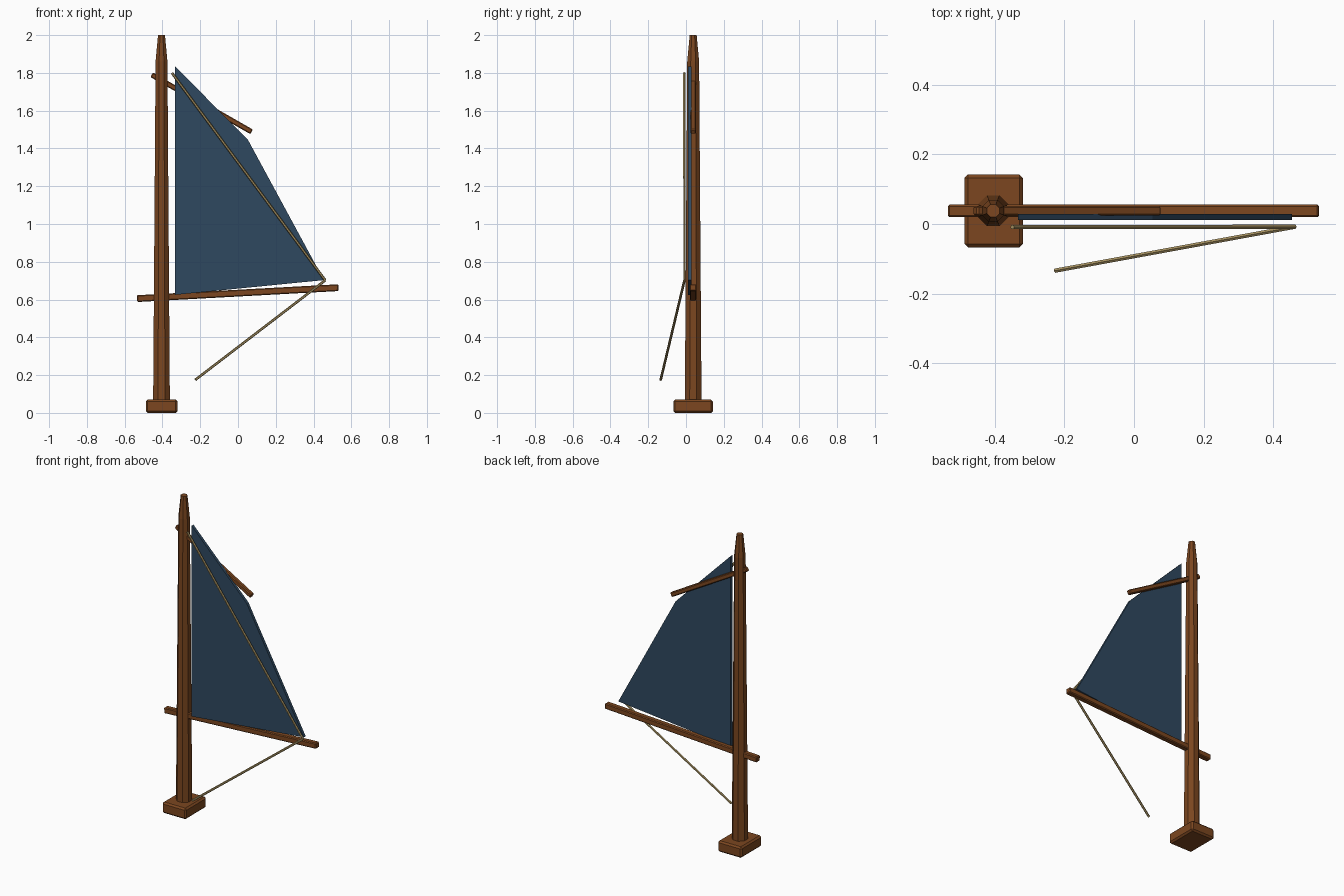
import bpy, bmesh, math
from mathutils import Vector

if "Cube" in bpy.data.objects:
    bpy.data.objects.remove(bpy.data.objects["Cube"])


def material(name, rgb):
    m = bpy.data.materials.new(name)
    m.diffuse_color = (*rgb, 1)
    m.use_nodes = True
    m.node_tree.nodes["Principled BSDF"].inputs["Base Color"].default_value = m.diffuse_color
    return m


WOOD = material("brown_wood", (0.2, 0.062, 0.014))
CLOTH = material("navy_cloth", (0.028, 0.065, 0.115))
ROPE = material("tan_rope", (0.42, 0.31, 0.13))


def finish(name, bm, mat):
    bmesh.ops.recalc_face_normals(bm, faces=bm.faces)
    mesh = bpy.data.meshes.new(name)
    bm.to_mesh(mesh)
    bm.free()
    mesh.materials.append(mat)
    ob = bpy.data.objects.new(name, mesh)
    bpy.context.collection.objects.link(ob)
    return ob


def box(name, centre, size, bevel, tilt=0):
    bm = bmesh.new()
    bmesh.ops.create_cube(bm, size=1)
    bmesh.ops.scale(bm, vec=size, verts=bm.verts)
    bmesh.ops.bevel(bm, geom=bm.edges[:], offset=bevel, segments=1, affect='EDGES')
    ob = finish(name, bm, WOOD)
    ob.location = centre
    ob.rotation_euler.y = -tilt
    return ob


def spar(name, a, b, y, depth, height, bevel):
    # bevelled beam between two (x, z) points
    dx, dz = b[0] - a[0], b[1] - a[1]
    return box(name, ((a[0] + b[0]) / 2, y, (a[1] + b[1]) / 2),
               (math.hypot(dx, dz), depth, height), bevel, math.atan2(dz, dx))


def rope(name, a, b, r=0.007, sides=6):
    a, b = Vector(a), Vector(b)
    bm = bmesh.new()
    bmesh.ops.create_cone(bm, cap_ends=True, segments=sides, radius1=r, radius2=r,
                          depth=(b - a).length)
    ob = finish(name, bm, ROPE)
    ob.location = (a + b) / 2
    ob.rotation_euler = (b - a).to_track_quat('Z', 'Y').to_euler()
    return ob


# Mast foot
box("mast_foot", (-0.404, 0.038, 0.035), (0.168, 0.21, 0.07), 0.01)

# Octagonal tapered mast with a narrower tip
bm = bmesh.new()
rings = []
for z, r in ((0.05, 0.048), (1.86, 0.034), (2.0, 0.02)):
    rings.append([bm.verts.new((-0.405 + r * math.cos(t), 0.038 + r * math.sin(t), z))
                  for t in (math.pi / 8 + i * math.pi / 4 for i in range(8))])
for lo, hi in zip(rings, rings[1:]):
    for i in range(8):
        j = (i + 1) % 8
        bm.faces.new((lo[i], lo[j], hi[j], hi[i]))
bm.faces.new(rings[0][::-1])
bm.faces.new(rings[-1])
finish("mast", bm, WOOD)

# Boom and gaff
spar("boom", (-0.535, 0.605), (0.532, 0.663), 0.038, 0.036, 0.036, 0.005)
spar("gaff", (-0.457, 1.79), (0.072, 1.488), 0.038, 0.028, 0.028, 0.005)

# Sail panel
bm = bmesh.new()
outline = [(-0.333, 0.625), (0.455, 0.703), (0.053, 1.445), (-0.333, 1.835)]
face = bm.faces.new([bm.verts.new((x, 0.011, z)) for x, z in outline])
ext = bmesh.ops.extrude_face_region(bm, geom=[face])
bmesh.ops.translate(bm, vec=(0, 0.018, 0),
                    verts=[g for g in ext["geom"] if isinstance(g, bmesh.types.BMVert)])
finish("sail", bm, CLOTH)

# Rigging lines
rope("sail_line", (-0.35, -0.009, 1.8), (0.462, -0.008, 0.702))
rope("sheet_line", (0.462, -0.008, 0.702), (-0.226, -0.134, 0.175))
